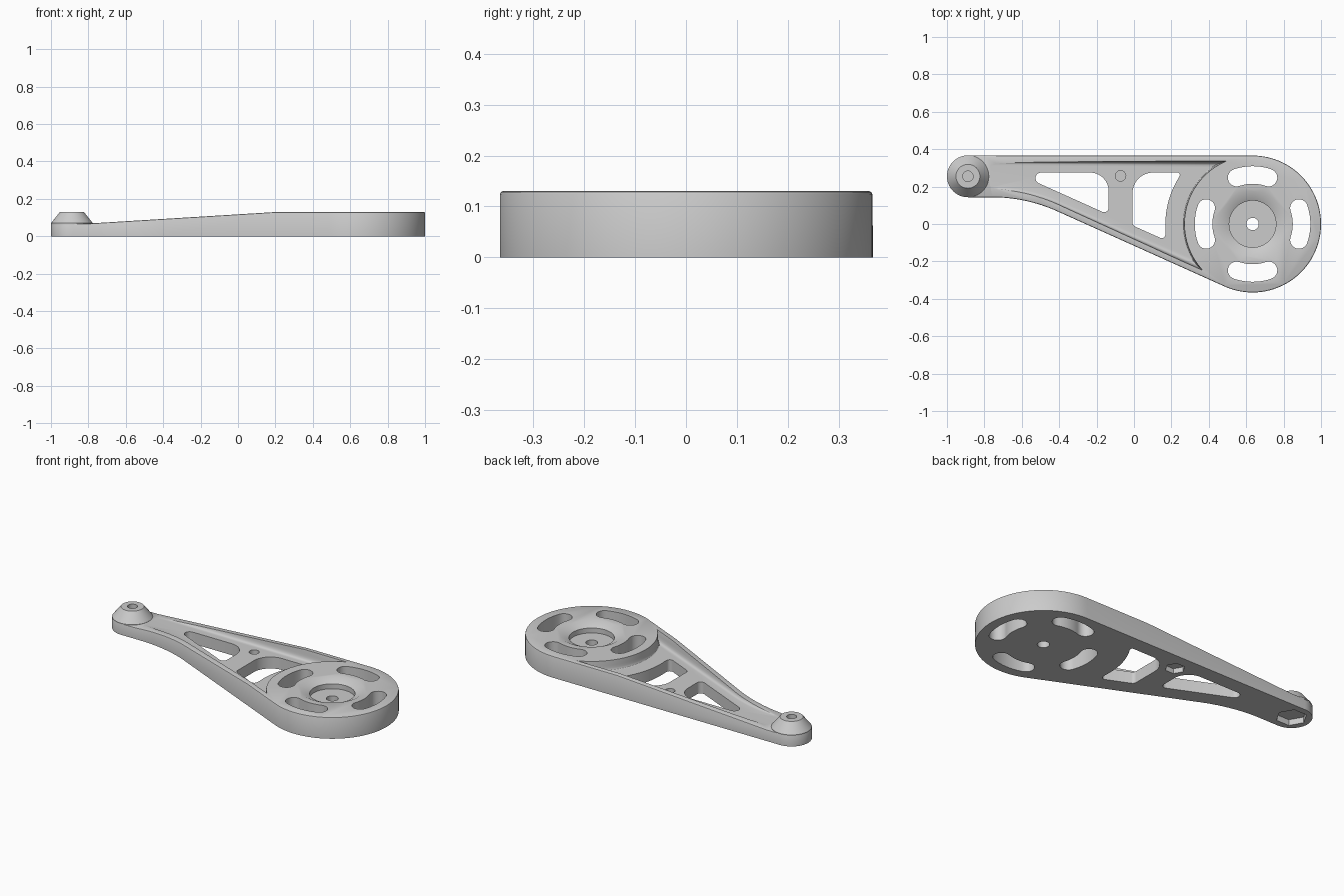
import bpy, bmesh
from math import sin, cos, tan, pi, radians, asin, acos
from mathutils import Vector

if "Cube" in bpy.data.objects:
    bpy.data.objects.remove(bpy.data.objects["Cube"])

HUB = Vector((0.634, 0))      # large round end
TIP = Vector((-0.888, 0.255))  # small round end
HUB_R, TIP_R = 0.366, 0.112
SLOPE = radians(24.2)         # angle of the lower edge
NORMAL = 1.5 * pi - SLOPE     # direction of its outward normal
FLOOR, TOP = 0.07, 0.13

grey = bpy.data.materials.new("satin grey")
grey.use_nodes = True
grey.diffuse_color = (0.6, 0.6, 0.6, 1)
grey.node_tree.nodes["Principled BSDF"].inputs["Base Color"].default_value = (0.6, 0.6, 0.6, 1)


def arc(c, r, a0, a1, n):
    return [Vector((c[0] + r * cos(a0 + (a1 - a0) * i / n),
                    c[1] + r * sin(a0 + (a1 - a0) * i / n))) for i in range(n + 1)]


def circle(c, r, n=64):
    return arc(c, r, 0, 2 * pi, n)[:-1]


def lower_y(x, d):
    """Height of the sloping lower edge moved inward by d."""
    return -(HUB_R - d) / cos(SLOPE) - (x - HUB.x) * tan(SLOPE)


def lower_x(y, d):
    return HUB.x - (y + (HUB_R - d) / cos(SLOPE)) / tan(SLOPE)


def fillet(a, p, b, r, n=10):
    """Points of a round of radius r at corner p."""
    a, p, b = Vector(a), Vector(p), Vector(b)
    u, v = (a - p).normalized(), (b - p).normalized()
    half = u.angle(v) / 2
    t = r / tan(half)
    centre = p + (u + v).normalized() * (r / sin(half))
    s, e = p + u * t - centre, p + v * t - centre
    return [centre + s.slerp(e, i / n).normalized() * r for i in range(n + 1)]


def rounded(corners):
    pts = []
    for i, (x, y, r) in enumerate(corners):
        if r:
            pts += fillet(corners[i - 1][:2], (x, y), corners[(i + 1) % len(corners)][:2], r)
        else:
            pts.append(Vector((x, y)))
    return pts


def loft(name, rings):
    """Closed solid through outlines given as (points, z)."""
    bm = bmesh.new()
    loops = [[bm.verts.new((p.x, p.y, z)) for p in pts] for pts, z in rings]
    for lo, hi in zip(loops, loops[1:]):
        for i in range(len(lo)):
            j = (i + 1) % len(lo)
            bm.faces.new((lo[i], lo[j], hi[j], hi[i]))
    bm.faces.new(loops[0][::-1])
    bm.faces.new(loops[-1])
    bmesh.ops.recalc_face_normals(bm, faces=bm.faces)
    mesh = bpy.data.meshes.new(name)
    bm.to_mesh(mesh)
    bm.free()
    mesh.materials.append(grey)
    obj = bpy.data.objects.new(name, mesh)
    bpy.context.collection.objects.link(obj)
    return obj


def activate(obj):
    bpy.ops.object.select_all(action='DESELECT')
    obj.select_set(True)
    bpy.context.view_layer.objects.active = obj


def cut(obj, rings):
    cutter = loft("cutter", rings)
    cutter.hide_render = True
    mod = obj.modifiers.new("cut", 'BOOLEAN')
    mod.operation, mod.solver, mod.object = 'DIFFERENCE', 'EXACT', cutter
    activate(obj)
    bpy.ops.object.modifier_apply(modifier=mod.name)
    bpy.data.objects.remove(cutter)


def through(obj, pts, z0=-0.05, z1=0.2):
    cut(obj, [(pts, z0), (pts, z1)])


def outline(d):
    """Arm outline moved inward by d."""
    y = TIP.y - TIP_R + d
    bend = (lower_x(y, d), y)
    return (arc(HUB, HUB_R - d, NORMAL - 2 * pi, pi / 2, 64)
            + arc(TIP, TIP_R - d, pi / 2, 1.5 * pi, 32)
            + fillet((-0.85, y), bend, (0.4, lower_y(0.4, d)), 0.85, 16))


def pocket(d):
    """Recess outline between the two edge ribs and the hub."""
    r, y0, y1 = 0.352 + 0.4 * d, TIP.y - TIP_R + d, 0.367 - d
    hub_side = arc(HUB, r, pi - asin(y1 / r), NORMAL - acos((HUB_R - d) / r), 32)
    return ([Vector((-0.84, y1))] + hub_side
            + fillet((0.4, lower_y(0.4, d)), (lower_x(y0, d), y0), (-0.84, y0), 0.85, 16)
            + [Vector((-0.84, y0))])


# Arm body with a softened top edge, thinning towards the tip
arm = loft("arm", [(outline(0), 0), (outline(0), TOP - 0.006),
                   (outline(0.002), TOP - 0.002), (outline(0.006), TOP)])
TAPER_START, TAPER_END = 0.21, -0.8
bm = bmesh.new()
bm.from_mesh(arm.data)
for x in (TAPER_START, TAPER_END):
    bmesh.ops.bisect_plane(bm, geom=bm.verts[:] + bm.edges[:] + bm.faces[:],
                           plane_co=(x, 0, 0), plane_no=(1, 0, 0))
for v in bm.verts:
    if v.co.z > 0.05:
        f = (TAPER_START - v.co.x) / (TAPER_START - TAPER_END)
        v.co.z -= min(max(f, 0), 1) * (TOP - FLOOR + 0.002)
bm.to_mesh(arm.data)
bm.free()

# Recess with filleted foot
cut(arm, [(pocket(d), z) for d, z in
          ((0.054, FLOOR), (0.046, 0.072), (0.04, 0.077), (0.036, 0.086),
           (0.034, 0.1), (0.032, 0.122), (0.028, 0.14))])

# Lightening windows
WEB = 0.096
top_y, left_x, right_x = 0.275, -0.008, -0.135
through(arm, rounded([(lower_x(top_y, WEB), top_y, 0.03),
                      (right_x, lower_y(right_x, WEB), 0.025),
                      (right_x, top_y, 0.1)]))
R = 0.466
side = arc(HUB, R, pi - asin(0.25 / R), pi + asin(0.04 / R), 14)
end_x = side[-1].x - 0.005
through(arm, rounded([(left_x, top_y, 0.11), (left_x, lower_y(left_x, WEB), 0.025),
                      (end_x, lower_y(end_x, WEB), 0.02)]
                     + [(p.x, p.y, 0) for p in reversed(side)]
                     + [(side[0].x + 0.01, top_y, 0.012)]))

# Four curved slots around the hub
half_span, half_width, slot_r = radians(19), 0.047, 0.262
for k in range(4):
    a0, a1 = k * pi / 2 - half_span, k * pi / 2 + half_span
    start, end = (HUB + Vector((cos(a), sin(a))) * slot_r for a in (a0, a1))
    through(arm, arc(HUB, slot_r + half_width, a0, a1, 12)
            + arc(end, half_width, a1, a1 + pi, 12)[1:]
            + arc(HUB, slot_r - half_width, a1, a0, 12)[1:]
            + arc(start, half_width, a0 + pi, a0 + 2 * pi, 12)[1:-1])

# Hub countersink, seat and bore
cut(arm, [(circle(HUB, r), z) for r, z in
          ((0.125, 0.075), (0.125, 0.105), (0.175, 0.13), (0.195, 0.14))])
through(arm, circle(HUB, 0.033, 32))

# Blind screw hole in the web, with nut traps below web and tip
SCREW = (-0.072, 0.257)
through(arm, circle(SCREW, 0.028, 32), 0.045)
through(arm, circle(SCREW, 0.055, 6), -0.05, 0.03)
through(arm, circle(TIP, 0.085, 6), -0.05, 0.035)

# Conical boss on the tip, with blind hole
boss = loft("tip_boss", [(circle(TIP, r), z) for r, z in
                         ((0.1118, 0.064), (0.1118, 0.07), (0.064, 0.13),
                          (0.028, 0.13), (0.028, 0.085))])

for obj in (arm, boss):
    activate(obj)
    bpy.ops.object.shade_smooth_by_angle(angle=radians(30))
